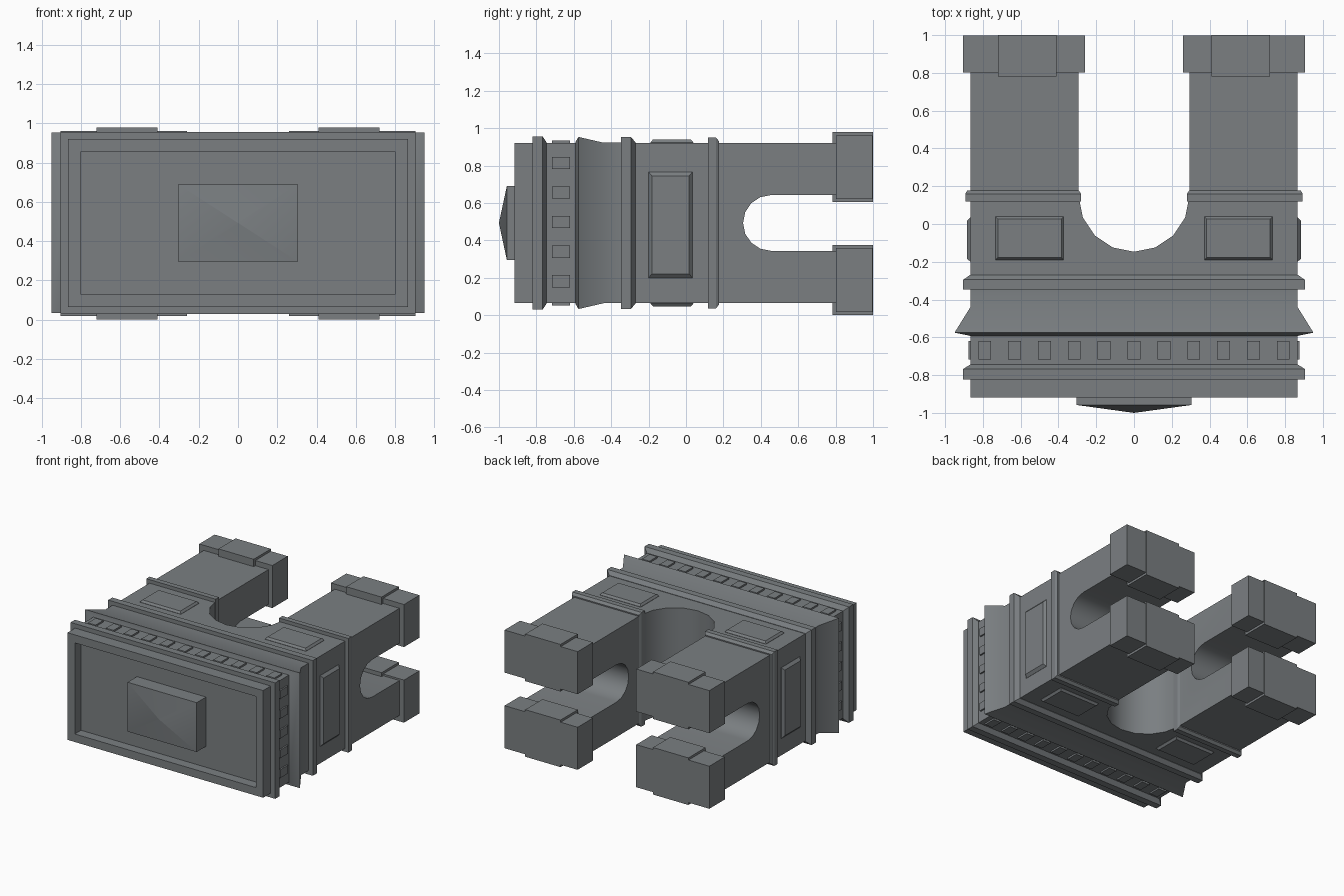
import bpy, bmesh, math

if "Cube" in bpy.data.objects:
    bpy.data.objects.remove(bpy.data.objects["Cube"])

CZ = 0.49  # mid height of the arch, which lies on its back

stone = bpy.data.materials.new("dark_stone")
stone.diffuse_color = (0.196, 0.212, 0.222, 1)
stone.use_nodes = True
stone.node_tree.nodes["Principled BSDF"].inputs["Base Color"].default_value = stone.diffuse_color


def make(name, bm):
    bmesh.ops.recalc_face_normals(bm, faces=bm.faces[:])
    me = bpy.data.meshes.new(name)
    bm.to_mesh(me)
    bm.free()
    me.materials.append(stone)
    ob = bpy.data.objects.new(name, me)
    bpy.context.collection.objects.link(ob)
    return ob


def smooth(ob, degrees):
    bpy.ops.object.select_all(action='DESELECT')
    bpy.context.view_layer.objects.active = ob
    ob.select_set(True)
    bpy.ops.object.shade_smooth_by_angle(angle=math.radians(degrees))


def loft(name, axis, u, v, sections):
    """Solid of rectangular sections (position, half_u, half_v) along an axis.
    u, v are the centre on the two remaining axes in x, y, z order."""
    bm = bmesh.new()
    rings = []
    for d, hu, hv in sections:
        ring = []
        for su, sv in ((-1, -1), (1, -1), (1, 1), (-1, 1)):
            p = [u + su * hu, v + sv * hv]
            p.insert('xyz'.index(axis), d)
            ring.append(bm.verts.new(p))
        rings.append(ring)
    for a, b in zip(rings, rings[1:]):
        for i in range(4):
            j = (i + 1) % 4
            bm.faces.new((a[i], a[j], b[j], b[i]))
    bm.faces.new(rings[0])
    bm.faces.new(rings[-1])
    bmesh.ops.remove_doubles(bm, verts=bm.verts[:], dist=1e-5)
    return make(name, bm)


def arch_cutter(name, axis, r, cy, c, lo, hi):
    """Round-headed opening, open toward +y, extruded along axis."""
    pts = [(c + r, 1.2)]
    for i in range(9):
        a = math.pi * i / 8
        pts.append((c + r * math.cos(a), cy - r * math.sin(a)))
    pts.append((c - r, 1.2))
    bm = bmesh.new()
    f = bm.faces.new([bm.verts.new((p, y, lo) if axis == 'z' else (lo, y, p))
                      for p, y in pts])
    ext = bmesh.ops.extrude_face_region(bm, geom=[f])['geom']
    off = (0, 0, hi - lo) if axis == 'z' else (hi - lo, 0, 0)
    bmesh.ops.translate(bm, vec=off,
                        verts=[e for e in ext if isinstance(e, bmesh.types.BMVert)])
    return make(name, bm)


# Main body with both passages and the sunken roof
body = loft("arch_body", 'y', 0, CZ + .003, [(-.918, .865, .428), (.99, .865, .428)])
cutters = [
    arch_cutter("main_passage_cutter", 'z', .293, .146, 0, -.5, 1.5),
    arch_cutter("side_passage_cutter", 'x', .149, .454, .493, -1.5, 1.5),
    loft("roof_recess_cutter", 'y', 0, CZ + .003, [(-1.1, .8, .364), (-.84, .8, .364)]),
]
for c in cutters:
    m = body.modifiers.new("cut", 'BOOLEAN')
    m.operation = 'DIFFERENCE'
    m.solver = 'EXACT'
    m.object = c
bpy.context.view_layer.objects.active = body
for m in list(body.modifiers):
    bpy.ops.object.modifier_apply(modifier=m.name)
for c in cutters:
    bpy.data.objects.remove(c)
smooth(body, 30)

# Roof block with low pyramid
roof = loft("roof_block", 'y', 0, CZ + .003,
            [(-.83, .305, .197), (-.958, .305, .197), (-1.0, 0.0005, 0.0005)])
smooth(roof, 30)

# Cornice, flared ledge and middle band
loft("top_cornice", 'y', 0, CZ + .003,
     [(-.822, .904, .463), (-.767, .904, .463), (-.745, .868, .431)])
ledge = loft("flared_ledge", 'y', 0, CZ + .003,
             [(-.592, .868, .431), (-.575, .95, .46), (-.44, .866, .429),
              (-.34, .866, .429)])
smooth(ledge, 40)
loft("middle_band", 'y', 0, CZ + .003,
     [(-.347, .904, .46), (-.295, .904, .46), (-.27, .868, .431)])

# Dentil blocks on the broad faces and the ends
for s in (-1, 1):
    for i in range(11):
        loft("broad_face_dentil", 'z', (i - 5) * .158, -.668,
             [(CZ + .003 + s * .40, .034, .049), (CZ + .003 + s * .441, .034, .049)])
    for i in range(5):
        loft("end_dentil", 'x', -.668, CZ + .008 + (i - 2) * .158,
             [(s * .84, .049, .033), (s * .877, .049, .033)])

for sx in (-1, 1):
    # Band around each pier at the springing of the arch
    loft("pier_band", 'y', sx * .587, CZ + .003,
         [(.118, .306, .456), (.16, .306, .456), (.177, .296, .437)])
    # Raised panel on the end
    loft("end_panel", 'x', -.083, .483,
         [(sx * .85, .117, .283), (sx * .866, .117, .283), (sx * .885, .1, .262)])
    for sz in (-1, 1):
        # Raised panels on the broad faces
        loft("broad_face_panel", 'z', sx * .553, -.075,
             [(CZ + .003 + sz * .41, .181, .115), (CZ + .003 + sz * .43, .181, .115),
              (CZ + .003 + sz * .446, .168, .102)])
        # Plinth of each foot and its projecting centre
        loft("foot_plinth", 'y', sx * .582, CZ + sz * .302,
             [(.803, .323, .17), (.998, .323, .17)])
        loft("foot_plinth_centre", 'y', sx * .565, CZ + sz * .302,
             [(.782, .156, .188), (1.0, .156, .188)])
